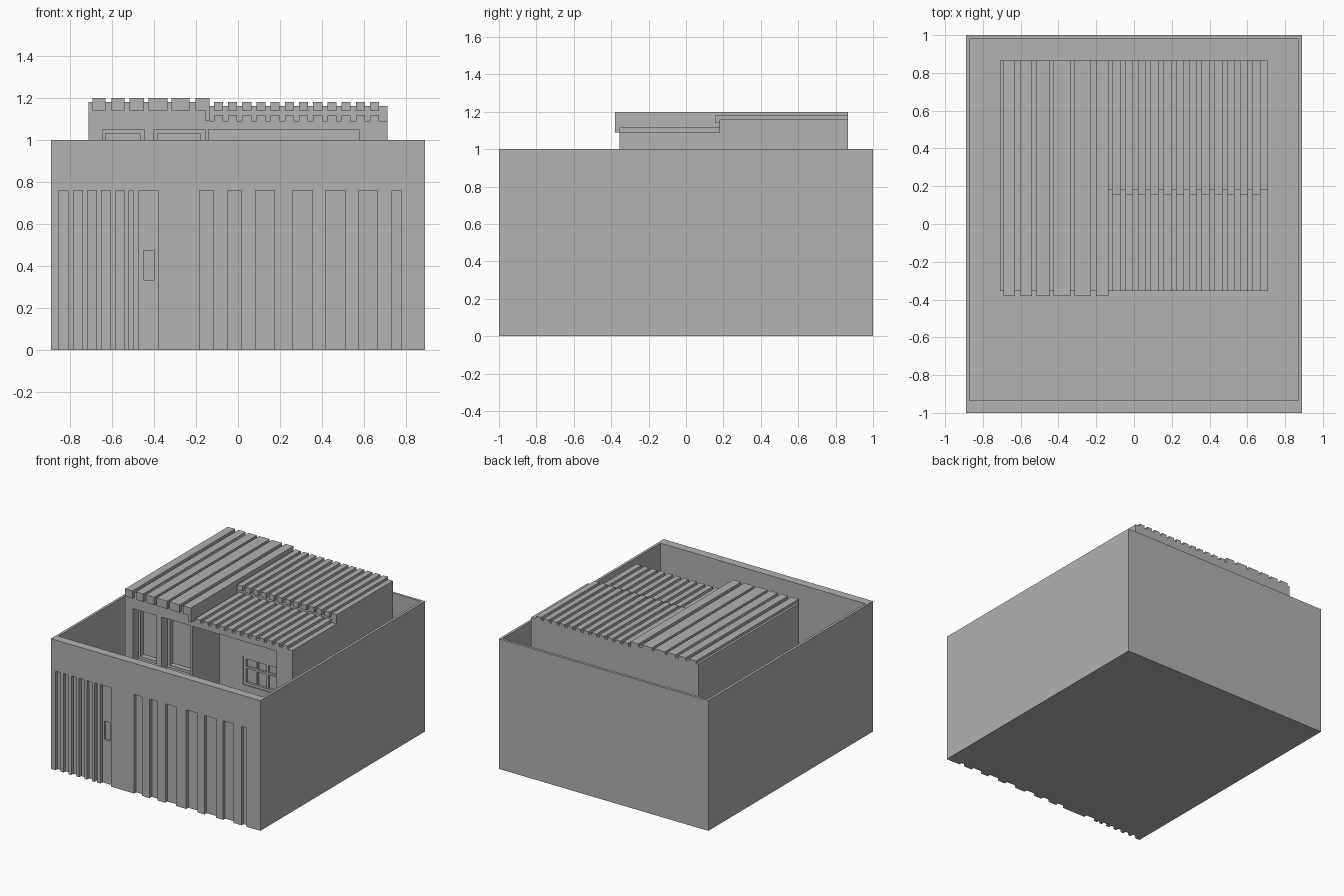
import bpy

cube = bpy.data.objects.get("Cube")
if cube:
    bpy.data.objects.remove(cube, do_unlink=True)

grey = bpy.data.materials.new("plain_grey")
grey.use_nodes = True
colour = (0.445, 0.445, 0.445, 1)
grey.diffuse_color = colour
grey.node_tree.nodes["Principled BSDF"].inputs["Base Color"].default_value = colour

BOX_FACES = [(0, 2, 3, 1), (4, 5, 7, 6), (0, 1, 5, 4),
             (2, 6, 7, 3), (0, 4, 6, 2), (1, 3, 7, 5)]


def boxes(name, spans):
    """One object made of boxes, each given as x, y and z ranges."""
    verts, faces = [], []
    for xs, ys, zs in spans:
        start = len(verts)
        verts += [(x, y, z) for z in zs for y in ys for x in xs]
        faces += [[start + i for i in face] for face in BOX_FACES]
    mesh = bpy.data.meshes.new(name)
    mesh.from_pydata(verts, [], faces)
    mesh.materials.append(grey)
    obj = bpy.data.objects.new(name, mesh)
    bpy.context.collection.objects.link(obj)
    return obj


def gaps(lo, hi, cuts):
    """The solid ranges left between cuts along lo..hi."""
    edges = [lo] + [e for cut in cuts for e in cut] + [hi]
    return list(zip(edges[::2], edges[1::2]))


def frame(xs, ys, zs, hole_x, hole_z):
    """Four boxes around a rectangular opening."""
    return [((xs[0], hole_x[0]), ys, zs), ((hole_x[1], xs[1]), ys, zs),
            (hole_x, ys, (zs[0], hole_z[0])), (hole_x, ys, (hole_z[1], zs[1]))]


W = 0.89
FLOOR = 0.02

# Yard floor and plain boundary walls
boxes("yard_floor", [((-W, W), (-0.975, 1), (0, FLOOR))])
boxes("boundary_walls", [
    ((-W, -W + 0.02), (-0.935, 0.98), (FLOOR, 1)),
    ((W - 0.02, W), (-0.935, 0.98), (FLOOR, 1)),
    ((-W, W), (0.98, 1), (FLOOR, 1))])

# Front wall with slatted gate and tall grooves
gate = [(-0.85 + 0.067 * i, -0.807 + 0.067 * i) for i in range(5)]
gate += [(-0.517, -0.497), (-0.47, -0.38)]
grooves = [(-0.183, -0.117), (-0.05, 0.017), (0.083, 0.174), (0.26, 0.355),
           (0.417, 0.512), (0.574, 0.664), (0.731, 0.774)]
boxes("front_wall", [((-W, W), (-0.965, -0.935), (FLOOR, 1)),
                     ((-W, W), (-1, -0.975), (0.76, 1))]
      + [(span, (-1, -0.975), (0, 0.76)) for span in gaps(-W, W, gate + grooves)])

# Thin skin behind the grooves, pierced for the gate latch
boxes("front_wall_skin", frame((-W, W), (-0.975, -0.965), (0, 1),
                               (-0.45, -0.40), (0.335, 0.475)))

# House bodies behind the facade
BACK = 0.865
boxes("left_house_body", [
    ((-0.71, -0.14), (-0.245, BACK), (FLOOR, 1.09)),
    ((-0.71, -0.155), (-0.245, BACK), (1.09, 1.18))])
boxes("right_house_body", [
    ((-0.14, 0.71), (0.0, BACK), (FLOOR, 1.09)),
    ((-0.155, 0.71), (0.18, BACK), (1.09, 1.16))])

# Left facade with two recessed windows
SILL, HEAD = 0.64, 1.05
openings = [(-0.645, -0.445), (-0.40, -0.155)]
panes = [(-0.63, -0.465), (-0.38, -0.18)]
facade = (-0.355, -0.285)
parts = [((-0.71, -0.14), facade, (FLOOR, SILL)),
         ((-0.71, -0.14), facade, (HEAD, 1.09)),
         ((-0.71, -0.155), facade, (1.09, 1.18))]
parts += [(span, facade, (SILL, HEAD)) for span in gaps(-0.71, -0.14, openings)]
boxes("left_facade", parts)
boxes("left_facade_backing", [
    ((-0.71, -0.14), (-0.285, -0.245), (FLOOR, SILL)),
    ((-0.71, -0.14), (-0.285, -0.245), (HEAD, 1.09)),
    ((-0.71, -0.155), (-0.285, -0.245), (1.09, 1.18))]
    + [(span, (-0.285, -0.245), (SILL, HEAD)) for span in gaps(-0.71, -0.14, openings)])
for label, opening, pane in zip(("right", "left"), openings, panes):
    boxes(label + "_window_frame", frame(opening, (-0.285, -0.245), (SILL, HEAD),
                                         pane, (0.66, 1.03)))

# Porch: ceiling beam, end pier and back wall with a window
boxes("porch_ceiling", [((-0.14, 0.71), (-0.355, 0.0), (HEAD, 1.09))])
boxes("porch_pier", [((0.575, 0.71), (-0.355, 0.0), (FLOOR, HEAD))])
hole_x, hole_z = (0.06, 0.46), (0.53, 0.75)
boxes("porch_back_wall", frame((-0.14, 0.575), (-0.025, 0.0), (FLOOR, HEAD),
                               hole_x, hole_z))
bars = frame(hole_x, (-0.018, 0.0), hole_z, (0.08, 0.44), (0.55, 0.73))
bars += [((0.08, 0.44), (-0.015, 0.0), (0.655, 0.67))]
bars += [((x - 0.008, x + 0.008), (-0.015, 0.0), (0.55, 0.73)) for x in (0.17, 0.26, 0.35)]
boxes("porch_window_bars", bars)

# Wide roof slats on the left, with a hanging edge board
slats = [(-0.692, -0.63), (-0.602, -0.54), (-0.516, -0.446),
         (-0.426, -0.336), (-0.316, -0.23), (-0.202, -0.135)]
boxes("left_roof_slats", [(span, (-0.38, BACK), (1.14, 1.20)) for span in slats])
boxes("left_roof_edge_board", [((-0.155, -0.135), (-0.38, 0.18), (1.09, 1.14))])

# Narrow roof ribs on the stepped right side
ribs = [(-0.115 + 0.0675 * i, -0.072 + 0.0675 * i) for i in range(12)]
boxes("upper_roof_ribs", [(span, (0.155, BACK), (1.14, 1.18)) for span in ribs])
boxes("lower_roof_ribs", [(span, (-0.355, 0.18), (1.08, 1.115)) for span in ribs])
